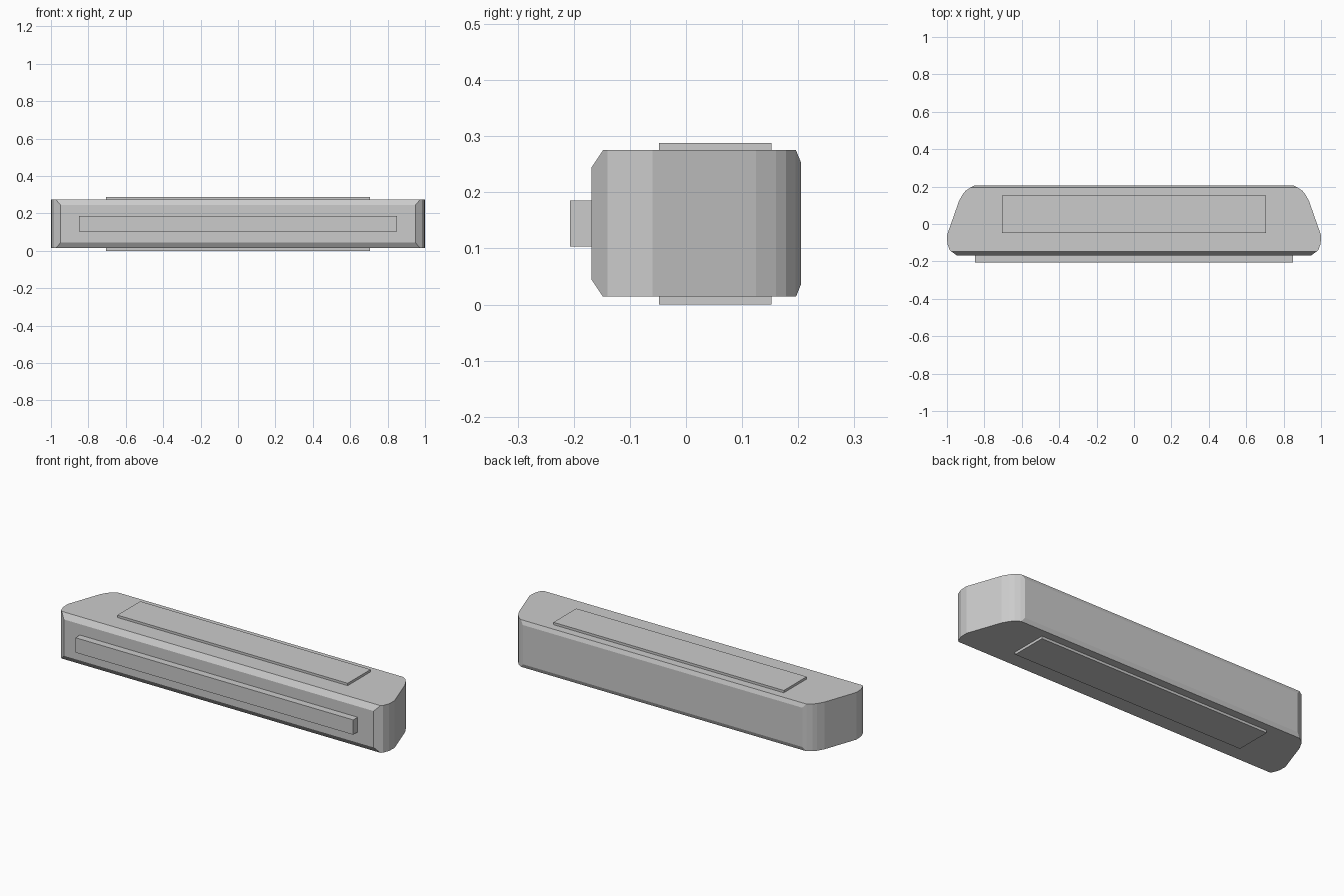
import bpy
import bmesh

cube = bpy.data.objects.get("Cube")
if cube:
    bpy.data.objects.remove(cube, do_unlink=True)

GREY = (0.6, 0.6, 0.6, 1.0)
grey = bpy.data.materials.new("light grey")
grey.use_nodes = True
grey.diffuse_color = GREY
grey.node_tree.nodes["Principled BSDF"].inputs["Base Color"].default_value = GREY


def finish(name, bm):
    bmesh.ops.recalc_face_normals(bm, faces=bm.faces)
    mesh = bpy.data.meshes.new(name)
    bm.to_mesh(mesh)
    bm.free()
    mesh.materials.append(grey)
    obj = bpy.data.objects.new(name, mesh)
    bpy.context.scene.collection.objects.link(obj)
    return obj


def box(name, low, high):
    bm = bmesh.new()
    bmesh.ops.create_cube(bm, size=1)
    for v in bm.verts:
        v.co = [(a + b) / 2 + c * (b - a) for a, b, c in zip(low, high, v.co)]
    return finish(name, bm)


# Body: half outline from front to back, with its first and last points
# pulled in on the top and bottom levels to slope the long edges
SIDE = [(0.985, -0.14), (0.998, -0.105), (1.0, -0.06), (0.935, 0.125),
        (0.915, 0.16), (0.90, 0.178), (0.875, 0.195)]
FRONT, FRONT_IN = (0.948, -0.168), (0.975, -0.148)
BACK, BACK_IN = (0.855, 0.205), (0.873, 0.196)
LOW, HIGH = 0.014, 0.275


def build_body():
    bm = bmesh.new()

    def column(x, y, z_low, z_high):
        return bm.verts.new((x, y, z_low)), bm.verts.new((x, y, z_high))

    halves = []
    for s in (1, -1):
        front = column(s * FRONT[0], FRONT[1], 0.044, 0.245)
        front_in = column(s * FRONT_IN[0], FRONT_IN[1], LOW, HIGH)
        side = [column(s * x, y, LOW, HIGH) for x, y in SIDE]
        back_in = column(s * BACK_IN[0], BACK_IN[1], LOW, HIGH)
        back = column(s * BACK[0], BACK[1], 0.036, 0.253)
        # Corner panels reach the full height, tapering at the sloped edges
        for a, b, c in ((front, front_in, side[0]), (back, back_in, side[-1])):
            bm.faces.new((a[0], b[0], c[0], c[1], b[1], a[1]))
        for a, b in zip(side, side[1:]):
            bm.faces.new((a[0], b[0], b[1], a[1]))
        halves.append((front, front_in, side, back_in, back))

    left, right = halves
    # Front and back walls with their sloped strips
    for outer, inner in ((0, 1), (4, 3)):
        a, b = left[outer], right[outer]
        bm.faces.new((a[0], b[0], b[1], a[1]))
        for level in (0, 1):
            bm.faces.new((a[level], b[level], right[inner][level], left[inner][level]))
    # Flat top and bottom
    for level in (0, 1):
        rings = [[h[1][level]] + [c[level] for c in h[2]] + [h[3][level]] for h in halves]
        bm.faces.new(rings[0] + rings[1][::-1])
    return finish("body", bm)


build_body()

# Raised panels and front bar
box("top_panel", (-0.705, -0.048, 0.27), (0.705, 0.152, 0.288))
box("bottom_panel", (-0.705, -0.048, 0.0), (0.705, 0.152, 0.02))
box("front_bar", (-0.85, -0.207, 0.103), (0.85, -0.16, 0.185))
